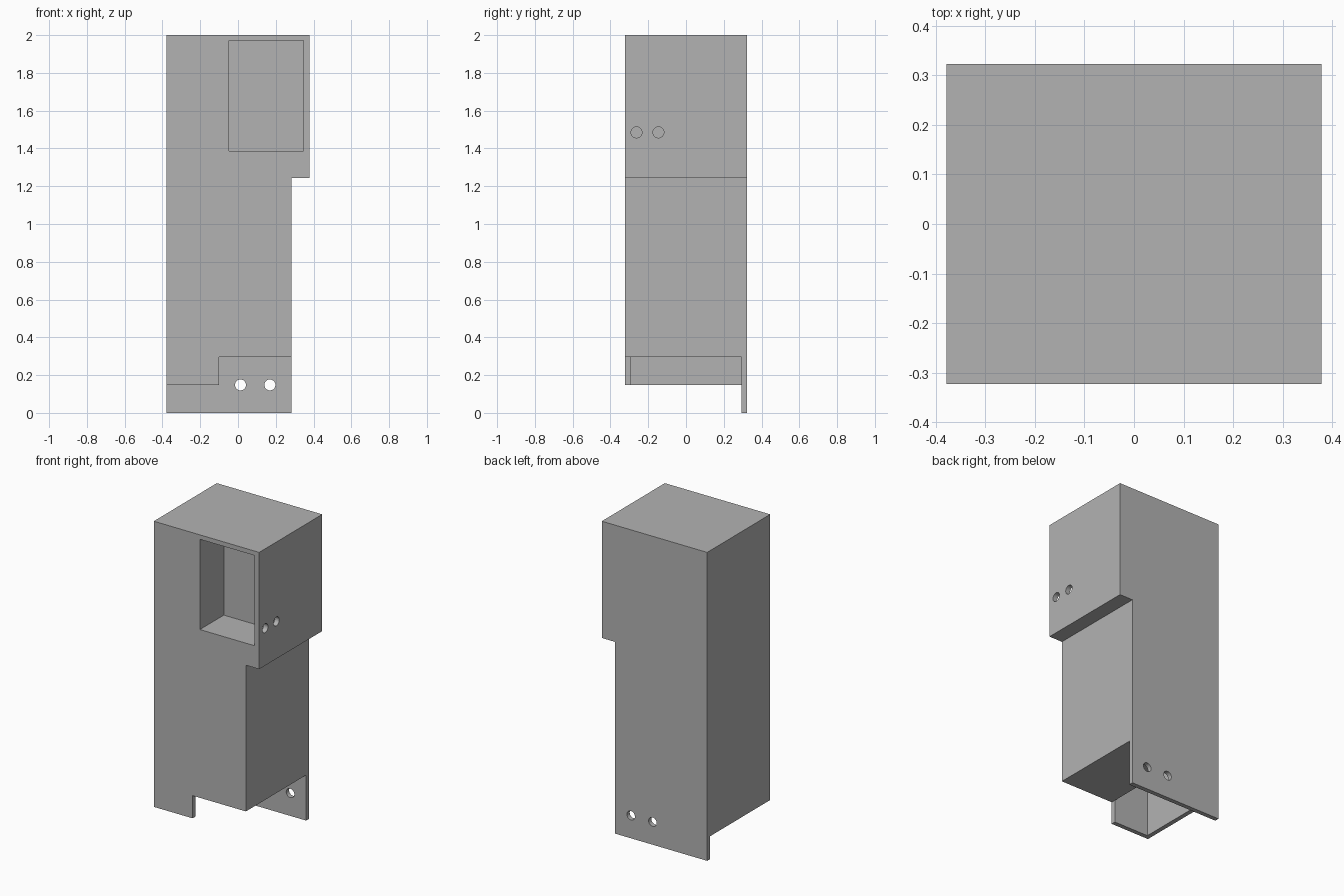
import bpy, bmesh, math
from mathutils import Matrix

cube = bpy.data.objects.get("Cube")
if cube:
    bpy.data.objects.remove(cube, do_unlink=True)

W, D, H = 0.378, 0.323, 2.0        # half width, half depth, height
T = 0.029                          # wall thickness
IX, IY, IZ = W - T, D - T, H - T   # inside faces of the shell
STEP_X, SHAFT_X = 0.283, -0.10     # lower right side, shaft partition
OUT = 0.2                          # cutter overshoot

grey = bpy.data.materials.new("light_grey")
grey.use_nodes = True
colour = (0.45, 0.45, 0.45, 1)
grey.diffuse_color = colour
grey.node_tree.nodes["Principled BSDF"].inputs["Base Color"].default_value = colour


def make_object(name, bm):
    bmesh.ops.recalc_face_normals(bm, faces=bm.faces)
    mesh = bpy.data.meshes.new(name)
    bm.to_mesh(mesh)
    bm.free()
    mesh.materials.append(grey)
    obj = bpy.data.objects.new(name, mesh)
    bpy.context.collection.objects.link(obj)
    return obj


def extrude_profile(name, points, y0, y1):
    """Front outline (x, z) extruded from y0 to y1."""
    bm = bmesh.new()
    face = bm.faces.new([bm.verts.new((x, y0, z)) for x, z in points])
    moved = bmesh.ops.extrude_face_region(bm, geom=[face])["geom"]
    verts = [v for v in moved if isinstance(v, bmesh.types.BMVert)]
    bmesh.ops.translate(bm, verts=verts, vec=(0, y1 - y0, 0))
    return make_object(name, bm)


def box(name, x, y, z):
    return extrude_profile(name, [(x[0], z[0]), (x[1], z[0]), (x[1], z[1]), (x[0], z[1])], *y)


def rod(name, centre, axis, length):
    bm = bmesh.new()
    turn = Matrix.Rotation(math.pi / 2, 4, axis)
    bmesh.ops.create_cone(bm, cap_ends=True, segments=32, radius1=0.029, radius2=0.029,
                          depth=length, matrix=Matrix.Translation(centre) @ turn)
    return make_object(name, bm)


# Outer housing with the overhanging upper right side
housing = extrude_profile("housing", [(-W, 0), (STEP_X, 0), (STEP_X, 1.243), (W, 1.243), (W, H), (-W, H)], -D, D)

cutters = [
    # Space in front of the long back plate, leaving a short front skirt
    extrude_profile("foot_cutter", [(-W - OUT, -OUT), (W + OUT, -OUT), (W + OUT, 0.295), (SHAFT_X, 0.295),
                                    (SHAFT_X, 0.148), (-W - OUT, 0.148)], -D - OUT, IY),
    # Tall shaft, open at the bottom
    box("shaft_cutter", (-IX, SHAFT_X), (-IY, IY), (0.05, IZ)),
    # Upper chamber above the inner shelf
    box("chamber_cutter", (-IX, IX), (-0.078, IY), (1.584, IZ)),
    # Front window pocket
    box("window_cutter", (-0.047, IX - 0.003), (-D - OUT, -0.078), (1.386, IZ)),
]
# Mounting holes in the back plate and the upper right side
for i, x in enumerate((0.013, 0.169)):
    cutters.append(rod(f"back_hole_cutter_{i}", (x, D, 0.148), 'X', 0.2))
for i, y in enumerate((-0.262, -0.146)):
    cutters.append(rod(f"side_hole_cutter_{i}", (W, y, 1.485), 'Y', 0.2))

# Cut everything out of the housing
bpy.context.view_layer.objects.active = housing
for cutter in cutters:
    mod = housing.modifiers.new(cutter.name, 'BOOLEAN')
    mod.operation = 'DIFFERENCE'
    mod.solver = 'EXACT'
    mod.object = cutter
    bpy.ops.object.modifier_apply(modifier=mod.name)
for cutter in cutters:
    bpy.data.objects.remove(cutter, do_unlink=True)

bpy.ops.object.select_all(action='DESELECT')
housing.select_set(True)
bpy.ops.object.shade_smooth_by_angle(angle=math.radians(30))
